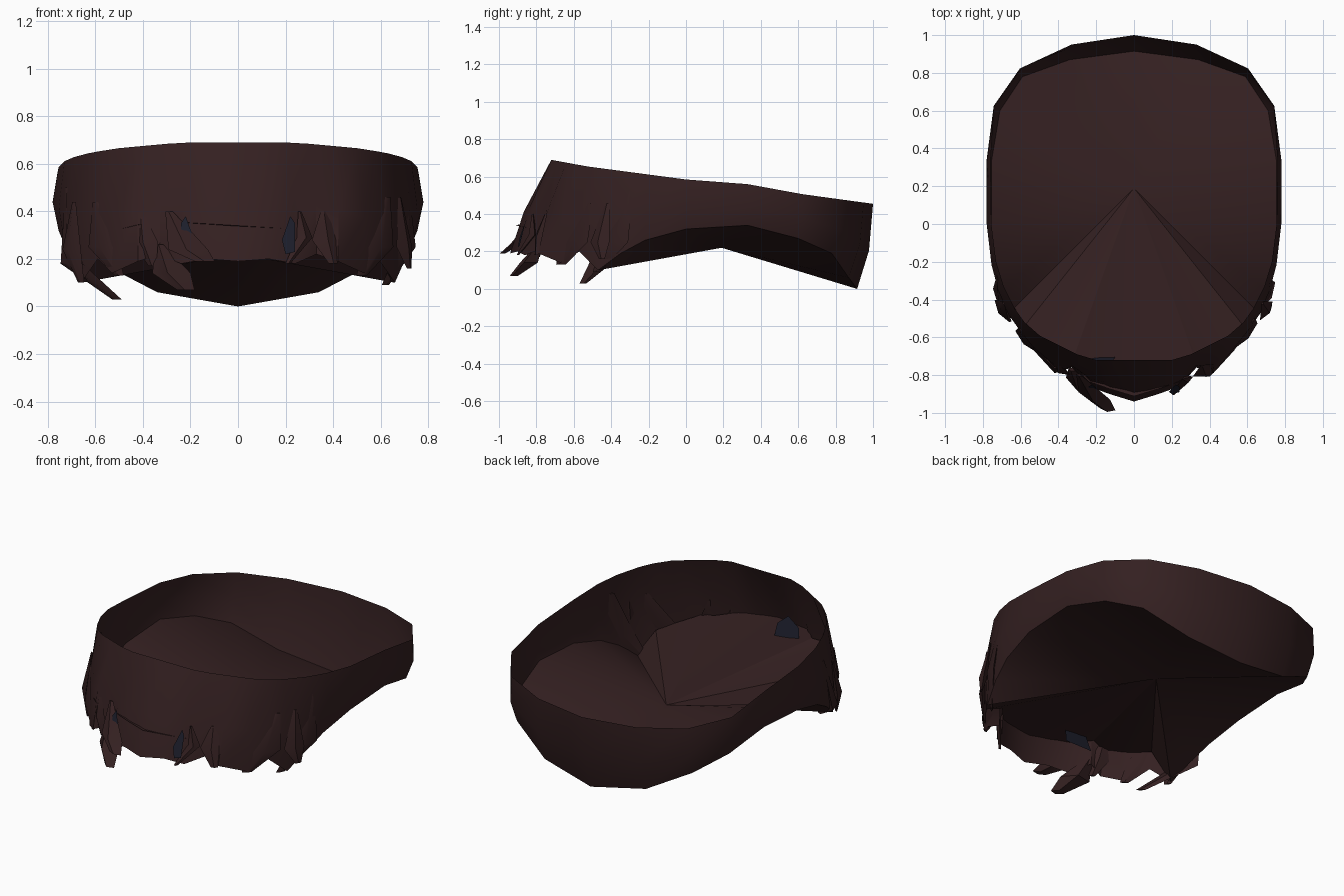
import bpy
import bmesh
from mathutils import Vector

if "Cube" in bpy.data.objects:
    bpy.data.objects.remove(bpy.data.objects["Cube"], do_unlink=True)


def make_material(name, color):
    mat = bpy.data.materials.new(name)
    mat.use_nodes = True
    mat.diffuse_color = color
    mat.node_tree.nodes["Principled BSDF"].inputs["Base Color"].default_value = color
    return mat


brown = make_material("dark brown", (0.034, 0.0143, 0.015, 1))
blue = make_material("dark slate blue", (0.012, 0.013, 0.024, 1))


def add_object(name, bm, material, angle=0.7):
    mesh = bpy.data.meshes.new(name)
    bm.to_mesh(mesh)
    bm.free()
    mesh.materials.append(material)
    obj = bpy.data.objects.new(name, mesh)
    bpy.context.collection.objects.link(obj)
    bpy.ops.object.select_all(action="DESELECT")
    bpy.context.view_layer.objects.active = obj
    obj.select_set(True)
    bpy.ops.object.shade_smooth_by_angle(angle=angle)
    return obj


def rim_height(y):
    """Height of the sloping upper rim at depth y."""
    stops = [(-.72, .69), (-.53, .655), (0, .585), (.33, .56), (.63, .505), (1, .455)]
    for (a, low), (b, high) in zip(stops, stops[1:]):
        if y <= b:
            return low + (high - low) * (y - a) / (b - a)
    return stops[-1][1]


# Half outline from back to front: rim x, y, then lower edge x, y, z
half = [
    (0, 1, 0, .915, 0),
    (.33, .95, .34, .87, .06),
    (.59, .83, .59, .78, .19),
    (.74, .62, .71, .6, .27),
    (.76, .33, .755, .33, .34),
    (.755, 0, .755, 0, .32),
    (.73, -.2, .73, -.22, .26),
    (.69, -.33, .7, -.35, .19),
    (.63, -.45, .66, -.47, .1),
    (.58, -.52, .59, -.57, .2),
    (.5, -.59, .53, -.67, .14),
    (.4, -.64, .42, -.79, .19),
    (.3, -.69, .33, -.76, .22),
    (.2, -.72, .24, -.86, .18),
    (.1, -.72, .13, -.9, .2),
    (0, -.72, 0, -.94, .19),
]
outline = half + [(-a, b, -c, d, e) for a, b, c, d, e in half[-2:0:-1]]

# Flared wall with a bulging middle
wall = bmesh.new()
rings = [[], [], []]
for rx, ry, lx, ly, lz in outline:
    rim = Vector((rx, ry, rim_height(ry)))
    low = Vector((lx, ly, lz))
    middle = rim.lerp(low, .55)
    bulge = Vector((rx, ry, 0)).normalized() * .025
    for ring, point in zip(rings, (rim, middle + bulge, low)):
        ring.append(wall.verts.new(point))
count = len(outline)
for upper, lower in zip(rings, rings[1:]):
    for i in range(count):
        j = (i + 1) % count
        wall.faces.new((upper[i], lower[i], lower[j], upper[j]))
add_object("hair_wall", wall, brown)


def floor_point(x, y, z):
    """Floor edge: steps up behind the fringe, highest at the middle."""
    if y < -.5:
        return (x, y * .97, .34 - .06 * x - .3 * max(0, abs(x) - .35))
    return (x, y, z)


# Folded floor fanning out from one inner point
floor = bmesh.new()
apex = floor.verts.new((0, .19, .22))
edge = [floor.verts.new(floor_point(*p[2:])) for p in outline]
for i in range(count):
    floor.faces.new((apex, edge[i], edge[(i + 1) % count]))
bmesh.ops.recalc_face_normals(floor, faces=floor.faces)
if apex.normal.z < 0:
    bmesh.ops.reverse_faces(floor, faces=floor.faces)
add_object("inner_floor", floor, brown, .35)


def strand(name, root, bend, tip, width, depth=.022, blunt=.3):
    """Flat tapered lock with a raised outer ridge."""
    bm = bmesh.new()
    loops = []
    for point, scale in ((root, .2), (bend, 1), (tip, blunt)):
        p = Vector(point)
        out = Vector((p.x, p.y, 0)).normalized()
        side = Vector((-out.y, out.x, 0)) * width * scale / 2
        ridge = out * depth * scale
        loops.append([bm.verts.new(v) for v in (p - side, p + ridge, p + side, p - ridge)])
    for a, b in zip(loops, loops[1:]):
        for i in range(4):
            j = (i + 1) % 4
            bm.faces.new((a[i], a[j], b[j], b[i]))
    bm.faces.new(loops[0])
    bm.faces.new(loops[-1])
    bmesh.ops.recalc_face_normals(bm, faces=bm.faces)
    add_object(name, bm, brown, .6)


# Locks on the model's left
strand("left_temple_lock", (.71, -.3, .52), (.71, -.38, .25), (.62, -.48, .09), .16)
strand("left_side_lock", (.68, -.42, .46), (.7, -.46, .25), (.72, -.45, .16), .12)
strand("left_cheek_lock", (.63, -.51, .46), (.59, -.59, .25), (.52, -.66, .13), .18)
strand("left_brow_lock", (.36, -.75, .4), (.37, -.78, .28), (.4, -.8, .18), .13)
strand("left_fringe_lock", (.26, -.82, .4), (.28, -.82, .29), (.21, -.9, .18), .07)

# Locks on the model's right, longer and more ragged
strand("right_temple_lock", (-.72, -.29, .5), (-.7, -.42, .18), (-.51, -.55, .03), .18)
strand("right_side_lock", (-.69, -.42, .44), (-.7, -.46, .24), (-.66, -.5, .1), .14)
strand("right_cheek_lock", (-.6, -.56, .44), (-.57, -.62, .25), (-.5, -.68, .13), .16)
strand("right_brow_lock", (-.41, -.74, .4), (-.39, -.77, .27), (-.36, -.79, .17), .12)
strand("right_long_lock", (-.33, -.77, .26), (-.28, -.84, .14), (-.22, -.92, .07), .17, .05, .45)
strand("right_fringe_lock", (-.29, -.8, .4), (-.21, -.91, .24), (-.14, -.98, .19), .17, .03, .5)


# Slate blue plates peeking through the fringe
def plate(name, corners):
    bm = bmesh.new()
    bm.faces.new([bm.verts.new(c) for c in corners])
    add_object(name, bm, blue)


outer = [(.185, -.888, .28), (.2, -.9, .22), (.24, -.89, .23), (.24, -.86, .35), (.22, -.85, .38)]
plate("left_blue_plate", outer)
plate("right_blue_plate", [(-x, y, z) for x, y, z in outer])
plate("right_inner_blue_plate", [(-.09, -.69, .25), (-.27, -.69, .25), (-.25, -.73, .4),
                                 (-.17, -.74, .45), (-.11, -.72, .4)])
